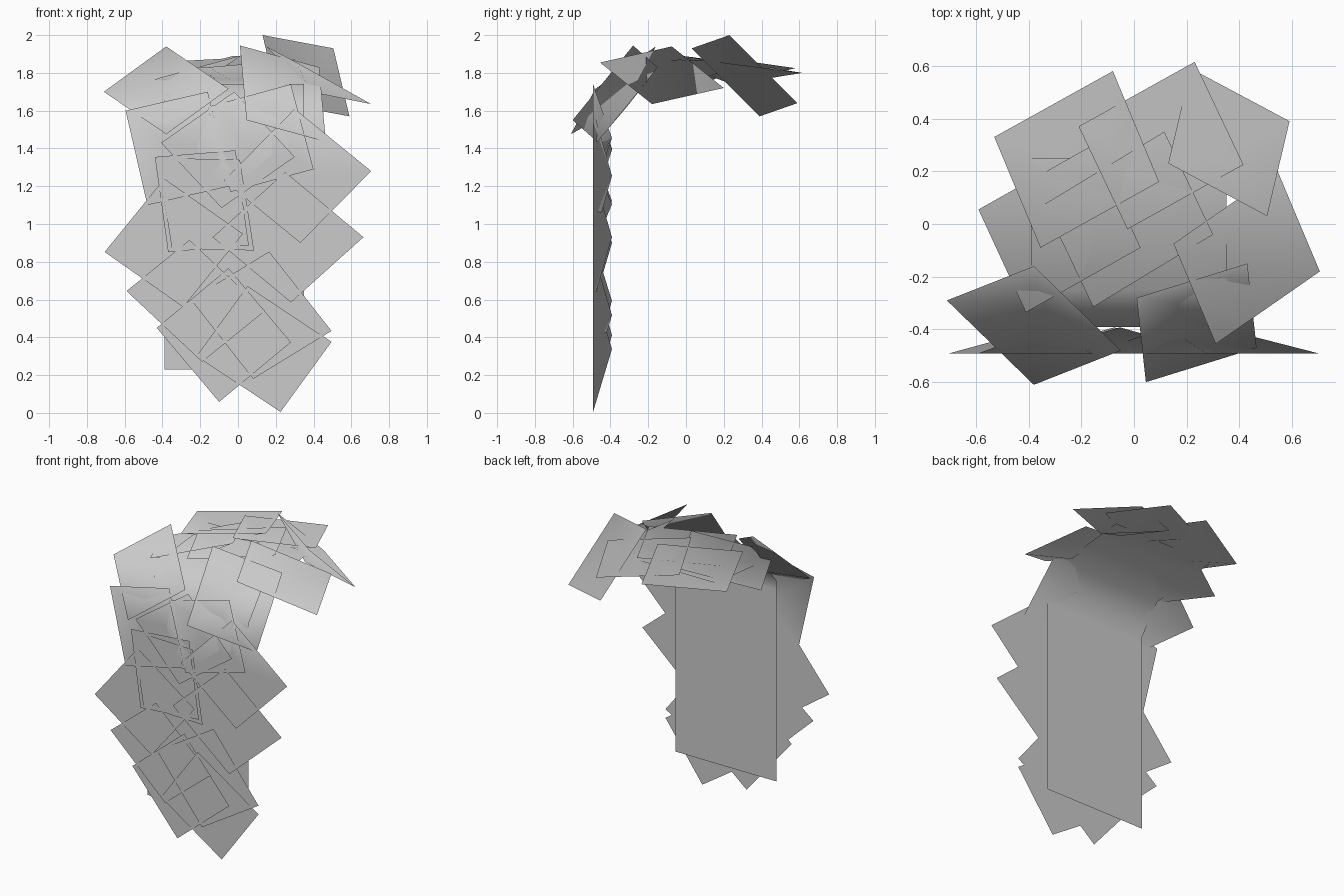
import bpy
from mathutils import Vector

if "Cube" in bpy.data.objects:
    bpy.data.objects.remove(bpy.data.objects["Cube"])

DIP = .1  # depth of the pinched centre of every leaf card


def make_mesh(name, verts, faces):
    me = bpy.data.meshes.new(name)
    me.from_pydata(verts, [], faces)
    me.update()
    ob = bpy.data.objects.new(name, me)
    bpy.context.collection.objects.link(ob)
    for p in me.polygons:
        p.use_smooth = True
    return ob


def make_cards(name, corners, facing):
    """Square leaf cards from three corners each, centre pushed inwards."""
    verts, faces = [], []
    for a, b, c in corners:
        a, b, c = Vector(a), Vector(b), Vector(c)
        quad = [a, b, c, a + c - b]
        normal = (b - a).cross(c - b).normalized()
        if normal.dot(Vector(facing)) < 0:
            quad.reverse()
            normal.negate()
        n = len(verts)
        verts += quad + [(a + c) / 2 - normal * DIP]
        faces += [(n + i, n + (i + 1) % 4, n + 4) for i in range(4)]
    return make_mesh(name, verts, faces)


# backing sheet: hanging panel that bends back into a small roof
profile = [(-.39, .23), (-.39, 1.0), (-.39, 1.50), (-.39, 1.56),
           (-.25, 1.74), (.25, 1.79)]
verts, faces = [], []
for y, z in profile:
    verts += [(-.39, y, z), (.35, y, z)]
for i in range(len(profile) - 1):
    k = 2 * i
    faces.append((k, k + 1, k + 3, k + 2))
sheet = make_mesh("backing_sheet", verts, faces)

# hanging leaf cards, three corners each (x, z)
wall = [
    ((-.48, 1.10), (-.595, 1.60), (-.16, 1.70)),
    ((.30, 1.61), (.705, 1.28), (.33, .90)),
    ((.25, 1.275), (.664, .93), (.28, .585)),
    ((-.29, .56), (-.706, .852), (-.39, 1.24)),
    ((-.19, .27), (-.59, .645), (-.257, .915)),
    ((-.43, .45), (-.10, .058), (.28, .374)),
    ((.495, .376), (.225, .005), (-.22, .30)),
    ((.495, .434), (.08, .18), (-.25, .60)),
    ((-.37, .852), (-.44, 1.355), (-.013, 1.39)),
    ((-.35, .87), (.085, .86), (.01, 1.34)),
    ((-.02, 1.70), (.30, 1.355), (-.087, 1.085)),
    ((.28, 1.74), (-.16, 1.62), (-.04, 1.17)),
]
wall_cards = make_cards("hanging_leaf_cards", [
    [(x, -.492, z) for x, z in card] for card in wall], (0, -1, 0))

# leaf cards scattered over the roof
roof_cards = make_cards("roof_leaf_cards", [
    ((-.355, -.09, 1.86), (-.53, .33, 1.80), (-.08, .58, 1.825)),
    ((-.21, .37, 1.84), (.23, .615, 1.80), (.415, .225, 1.85)),
    ((.505, .03, 1.93), (.13, .23, 2.0), (.215, .59, 1.64)),
    ((.545, .20, 1.72), (.705, -.18, 1.635), (.31, -.455, 1.855)),
    ((-.38, -.16, 1.94), (-.71, -.29, 1.70), (-.38, -.61, 1.475)),
    ((.01, -.28, 1.945), (.045, -.60, 1.55), (.465, -.47, 1.435)),
    ((-.59, .055, 1.72), (-.155, .30, 1.84), (.025, -.09, 1.895)),
    ((.115, .35, 1.86), (.30, -.04, 1.87), (-.155, -.315, 1.83)),
], (0, -.3, 1))

# cards borrow the soft shading of the sheet beneath them
for ob in (wall_cards, roof_cards):
    m = ob.modifiers.new("shading", 'DATA_TRANSFER')
    m.object = sheet
    m.use_loop_data = True
    m.data_types_loops = {'CUSTOM_NORMAL'}
    m.loop_mapping = 'POLYINTERP_NEAREST'
